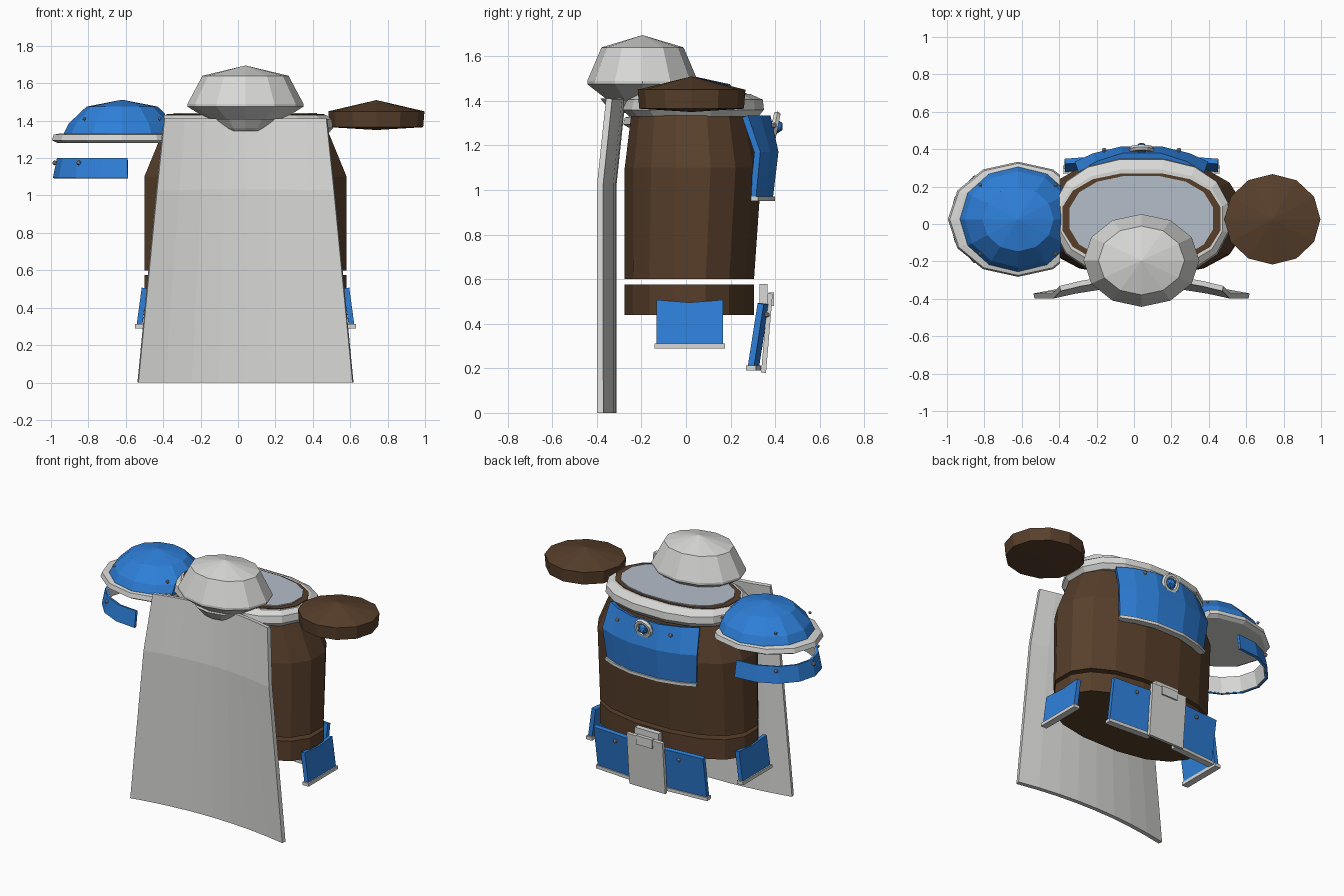
import bpy, bmesh, math
from mathutils import Vector

cube = bpy.data.objects.get("Cube")
if cube:
    bpy.data.objects.remove(cube, do_unlink=True)

CX = 0.04  # mid-line of the body


def material(name, *srgb):
    lin = [((c / 255 + 0.055) / 1.055) ** 2.4 for c in srgb] + [1]
    m = bpy.data.materials.new(name)
    m.use_nodes = True
    m.diffuse_color = lin
    m.node_tree.nodes["Principled BSDF"].inputs["Base Color"].default_value = lin
    return m


BLUE = material("armour blue", 46, 128, 218)
WHITE = material("off white", 216, 216, 214)
BROWN = material("leather brown", 88, 63, 43)
PALE = material("pale steel", 180, 190, 202)
SILVER = material("stud silver", 165, 165, 168)


def finish(name, bm, mat):
    bmesh.ops.recalc_face_normals(bm, faces=bm.faces)
    me = bpy.data.meshes.new(name)
    bm.to_mesh(me)
    bm.free()
    me.materials.append(mat)
    ob = bpy.data.objects.new(name, me)
    bpy.context.collection.objects.link(ob)
    return ob


def ring(cx, cy, rx, ry, z, n=12, power=2.0, turn=0.0):
    """Closed superellipse cross-section."""
    pts = []
    for i in range(n):
        a = math.tau * (i + turn) / n
        c, s = math.cos(a), math.sin(a)
        pts.append((cx + rx * math.copysign(abs(c) ** (2 / power), c),
                    cy + ry * math.copysign(abs(s) ** (2 / power), s), z))
    return pts


def loft(name, rings, mat, cut_x=None):
    """Solid skinned through closed rings, optionally trimmed flat on its +x side."""
    bm = bmesh.new()
    rows = [[bm.verts.new(p) for p in r] for r in rings]
    n = len(rows[0])
    for a, b in zip(rows, rows[1:]):
        for i in range(n):
            j = (i + 1) % n
            bm.faces.new((a[i], a[j], b[j], b[i]))
    bm.faces.new(rows[0][::-1])
    bm.faces.new(rows[-1])
    bmesh.ops.remove_doubles(bm, verts=bm.verts, dist=0.0005)
    if cut_x is not None:
        bmesh.ops.bisect_plane(bm, geom=bm.verts[:] + bm.edges[:] + bm.faces[:],
                               plane_co=(cut_x, 0, 0), plane_no=(1, 0, 0), clear_outer=True)
        bmesh.ops.holes_fill(bm, edges=[e for e in bm.edges if e.is_boundary])
    return finish(name, bm, mat)


def turned(name, cx, cy, squash, profile, mat, cut_x=None, turn=0.0):
    """Round part from (radius, height) pairs."""
    return loft(name, [ring(cx, cy, r, r * squash, z, turn=turn) for r, z in profile], mat, cut_x)


def sheet(name, rows, mat, thick):
    """Open grid of points given even thickness."""
    bm = bmesh.new()
    grid = [[bm.verts.new(p) for p in r] for r in rows]
    for a, b in zip(grid, grid[1:]):
        for i in range(len(a) - 1):
            bm.faces.new((a[i], a[i + 1], b[i + 1], b[i]))
    ob = finish(name, bm, mat)
    mod = ob.modifiers.new("thickness", 'SOLIDIFY')
    mod.thickness = thick
    mod.offset = 0
    return ob


def stud(name, x, y, z, r=0.014, mat=SILVER):
    bm = bmesh.new()
    bmesh.ops.create_icosphere(bm, subdivisions=1, radius=r)
    bmesh.ops.translate(bm, verts=bm.verts, vec=Vector((x, y, z)))
    return finish(name, bm, mat)


def body_ring(rx, back, front, z):
    return ring(CX, (back + front) / 2, rx, (front - back) / 2, z, n=16, power=2.35, turn=0.5)


# Torso and belt, separated by a narrow gap
loft("belt", [body_ring(0.55, -0.28, 0.31, z) for z in (0.44, 0.575)], BROWN)
loft("torso", [body_ring(0.55, -0.28, 0.31, 0.6), body_ring(0.55, -0.28, 0.345, 1.1),
               body_ring(0.45, -0.25, 0.3, 1.34)], BROWN)

# Collar with leather lining and the pale cover of the neck opening
loft("collar", [body_ring(0.45, -0.26, 0.33, 1.33), body_ring(0.475, -0.29, 0.355, 1.36),
                body_ring(0.47, -0.28, 0.35, 1.405), body_ring(0.44, -0.24, 0.295, 1.43)], WHITE)
loft("neck_lining", [body_ring(0.43, -0.22, 0.275, z) for z in (1.40, 1.435)], BROWN)
loft("neck_cover", [body_ring(0.39, -0.2, 0.26, z) for z in (1.41, 1.442)], PALE)

# Domed hood and the stub beneath it
turned("hood", CX, -0.195, 0.8,
       [(0.19, 1.40), (0.31, 1.475), (0.31, 1.49), (0.23, 1.64), (0, 1.695)], WHITE)
turned("hood_stub", CX, -0.24, 0.8, [(0.11, 1.345), (0.13, 1.36), (0.18, 1.41)], WHITE)

# Cape, bowed towards the body in the middle
cape = []
for z, half, y in ((0, 0.575, -0.385), (1.03, 0.475, -0.385), (1.41, 0.435, -0.345)):
    ts = [i / 4 - 1 for i in range(9)]
    cape.append([(CX + half * t, y + 0.06 * (1 - t * t), z) for t in ts])
sheet("cape", cape, WHITE, 0.028)

# Right shoulder: blue dome, pale rim, hanging arm band
SX, SY = -0.62, 0.025
turned("right_shoulder_dome", SX, SY, 0.9,
       [(0.315, 1.315), (0.31, 1.335), (0.285, 1.385), (0.19, 1.475), (0, 1.512)], BLUE, -0.39)
turned("right_shoulder_rim", SX, SY, 0.82,
       [(0.345, 1.28), (0.375, 1.295), (0.365, 1.325), (0.33, 1.332)], WHITE, -0.395)


def band_row(r, z):
    angles = [math.radians(85 + 190 * i / 8) for i in range(9)]
    return [(SX + r * math.cos(a), SY + 0.8 * r * math.sin(a), z) for a in angles]


sheet("right_arm_band", [band_row(0.362, 1.092), band_row(0.34, 1.2)], BLUE, 0.016)
sheet("right_arm_band_lining", [band_row(0.351, 1.095), band_row(0.329, 1.197)], WHITE, 0.006)
for deg in (130, 180, 230):
    a = math.radians(deg)
    stud("arm_band_stud", SX + 0.36 * math.cos(a), SY + 0.29 * math.sin(a), 1.175)
for deg in (45, 135, 225, 315):
    a = math.radians(deg)
    stud("dome_stud", SX + 0.285 * math.cos(a), SY + 0.26 * math.sin(a), 1.41, 0.011)

# Left shoulder: shallow leather disc
turned("left_shoulder_disc", 0.74, 0.025, 0.94,
       [(0, 1.35), (0.25, 1.365), (0.257, 1.45), (0, 1.51)], BROWN)

# Chest plate wrapped round the upper torso
TS = (-1, -0.72, -0.3, 0.3, 0.72, 1)


def chest_row(z, half, mid, end):
    return [(CX + half * t, end + (mid - end) * min(1, 1.15 * (1 - t * t)), z) for t in TS]


low = chest_row(0.965, 0.33, 0.375, 0.3)
sheet("chest_plate", [low, chest_row(1.17, 0.35, 0.4, 0.32), chest_row(1.33, 0.33, 0.365, 0.265)],
      BLUE, 0.03)
sheet("chest_trim", [chest_row(0.95, 0.335, 0.378, 0.303), chest_row(0.97, 0.335, 0.378, 0.303)],
      WHITE, 0.045)
for side in (-1, 1):
    stud("chest_stud", CX + side * 0.2, 0.395, 1.29)

# Round emblem on the chest
bpy.ops.mesh.primitive_torus_add(major_segments=12, minor_segments=6, major_radius=0.052,
                                 minor_radius=0.017, location=(CX, 0.398, 1.285),
                                 rotation=(math.pi / 2 - 0.2, 0, 0))
emblem = bpy.context.object
emblem.name = "chest_ring"
emblem.data.materials.append(WHITE)
stud("chest_gem", CX, 0.402, 1.285, 0.036, BLUE)


def panel(name, a, b, z0, z1, lean, mat, thick, notch=0.0):
    """Hanging plate whose top runs from a to b, its bottom shifted by lean."""
    rows = []
    for z, f in ((z0, 1), (z1, 0)):
        rows.append([(a[0] + (b[0] - a[0]) * t + lean[0] * f, a[1] + (b[1] - a[1]) * t + lean[1] * f,
                      z - (notch if t == 0.5 and not f else 0)) for t in (0, 0.5, 1)])
    return sheet(name, rows, mat, thick)


# Hanging belt plates with pale lower trims
for side, label in ((-1, "right"), (1, "left")):
    x = CX + side * 0.54
    out = side * 0.028
    panel(label + "_hip_plate", (x, -0.132), (x, 0.165), 0.3, 0.505, (out, 0), BLUE, 0.03, 0.012)
    panel(label + "_hip_trim", (x + out, -0.142), (x + out, 0.175), 0.29, 0.312, (0, 0), WHITE, 0.045)
    inner, outer = CX + side * 0.1, CX + side * 0.41
    panel(label + "_front_plate", (inner, 0.358), (outer, 0.335), 0.2, 0.49, (0, -0.045), BLUE, 0.028)
    panel(label + "_front_trim", (inner, 0.314), (outer + side * 0.008, 0.291), 0.19, 0.212,
          (0, 0), WHITE, 0.045)
    stud(label + "_front_stud", CX + side * 0.24, 0.362, 0.44)

# Centre plate and its buckle
panel("centre_plate", (CX - 0.135, 0.378), (CX + 0.135, 0.378), 0.18, 0.535, (0, -0.03), WHITE, 0.022)
panel("buckle_back", (CX - 0.09, 0.348), (CX + 0.09, 0.348), 0.49, 0.578, (0, 0), WHITE, 0.036)
panel("buckle", (CX - 0.06, 0.382), (CX + 0.06, 0.382), 0.48, 0.54, (0, 0), WHITE, 0.024)
